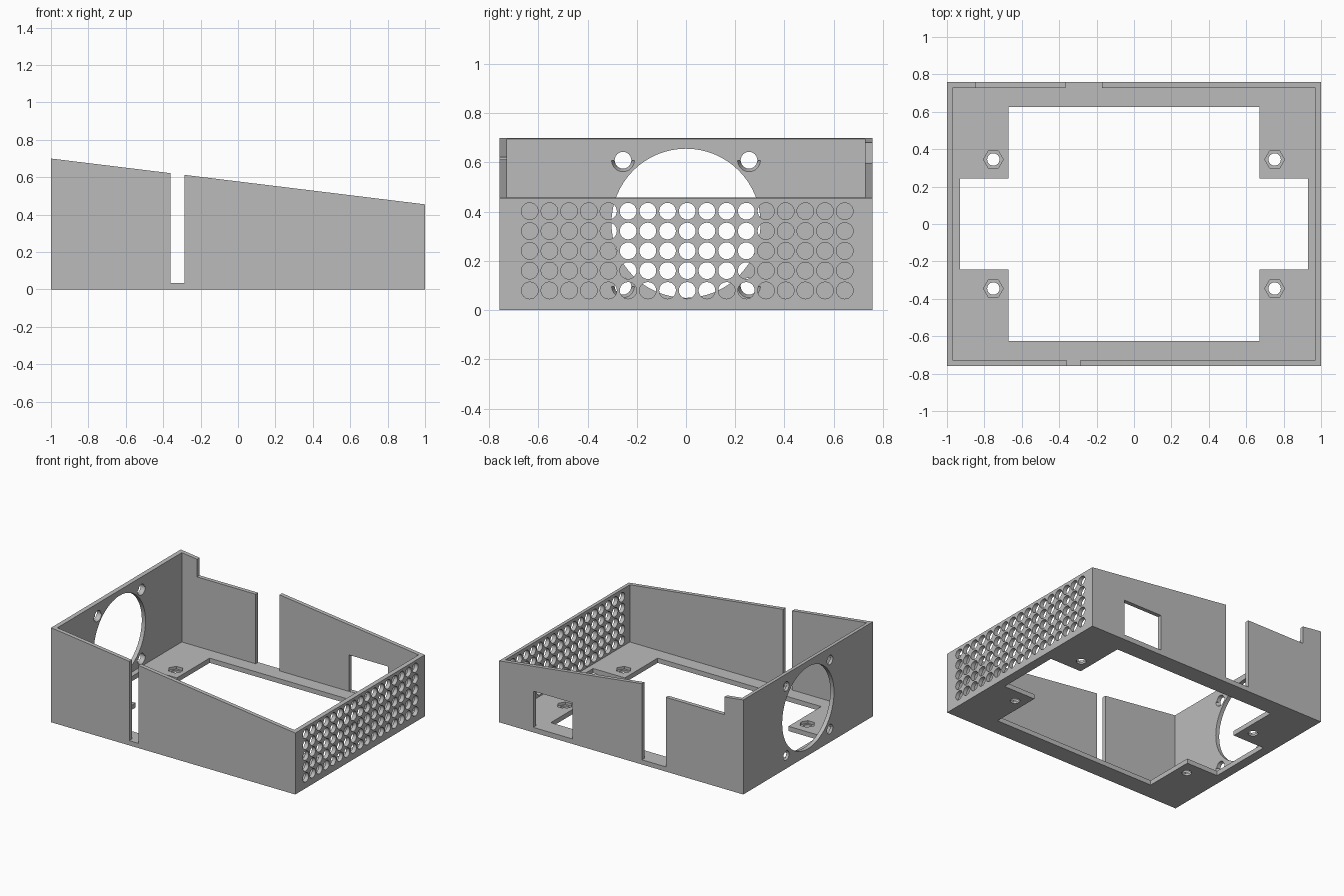
import bpy
import bmesh
from math import cos, sin, pi

cube = bpy.data.objects.get("Cube")
if cube:
    bpy.data.objects.remove(cube, do_unlink=True)

HALF_Y = 0.758      # half depth of the case
WALL = 0.03
FLOOR = 0.035
FAN_Z = 0.353       # height of the fan centre


def place(axis, u, v, w):
    """Put profile point (u, v) at distance w along the axis."""
    return {"x": (w, u, v), "y": (u, w, v), "z": (u, v, w)}[axis]


def prism(bm, axis, lo, hi, profile, end=None):
    """Extrude a profile along an axis; an end profile makes it taper."""
    a = [bm.verts.new(place(axis, u, v, lo)) for u, v in profile]
    b = [bm.verts.new(place(axis, u, v, hi)) for u, v in (end or profile)]
    bm.faces.new(a)
    bm.faces.new(b[::-1])
    for i in range(len(a)):
        j = (i + 1) % len(a)
        bm.faces.new((a[j], a[i], b[i], b[j]))


def rect(u0, u1, v0, v1):
    return [(u0, v0), (u1, v0), (u1, v1), (u0, v1)]


def arc(u, v, r, n, start=0.0, sweep=2 * pi):
    count = n if sweep > 6 else n + 1
    return [(u + r * cos(start + sweep * i / n), v + r * sin(start + sweep * i / n))
            for i in range(count)]


def finish(name, bm):
    bmesh.ops.recalc_face_normals(bm, faces=bm.faces[:])
    mesh = bpy.data.meshes.new(name)
    bm.to_mesh(mesh)
    bm.free()
    obj = bpy.data.objects.new(name, mesh)
    bpy.context.collection.objects.link(obj)
    return obj


# Solid wedge, high on the fan side and low on the grille side
bm = bmesh.new()
prism(bm, "y", -HALF_Y, HALF_Y, [(-1, 0), (1, 0), (1, 0.455), (-1, 0.70)])
case = finish("case_body", bm)

grey = bpy.data.materials.new("plain grey")
grey.use_nodes = True
grey.diffuse_color = (0.5, 0.5, 0.5, 1)
grey.node_tree.nodes["Principled BSDF"].inputs["Base Color"].default_value = (0.5, 0.5, 0.5, 1)
case.data.materials.append(grey)

cutters = []

# Inner cavity
bm = bmesh.new()
prism(bm, "z", FLOOR, 1, rect(-1 + WALL, 1 - WALL, -HALF_Y + WALL, HALF_Y - WALL))
cutters.append(finish("cavity_cutter", bm))

# Front cable slot, back slot with lowered edge, back window
bm = bmesh.new()
prism(bm, "y", -0.85, -0.70, rect(-0.36, -0.285, FLOOR, 1))
prism(bm, "y", 0.70, 0.85, [(-0.365, FLOOR), (-0.17, FLOOR), (-0.17, 1),
                            (-0.845, 1), (-0.845, 0.55), (-0.365, 0.55)])
prism(bm, "y", 0.70, 0.85, rect(0.40, 0.72, FLOOR + 0.002, 0.305))
cutters.append(finish("slot_cutter", bm))

# Vent grille, fan opening and fan screw holes
bm = bmesh.new()
for col in range(17):
    for row in range(5):
        prism(bm, "x", 0.95, 1.05,
              arc(-0.635 + 0.08 * col, 0.08 + 0.0805 * row, 0.034, 24))
prism(bm, "x", -1.05, -0.95, arc(0, FAN_Z, 0.303, 64))
for sy in (-1, 1):
    for sz in (-1, 1):
        prism(bm, "x", -1.05, -0.95, arc(sy * 0.256, FAN_Z + sz * 0.256, 0.034, 24))
cutters.append(finish("hole_cutter", bm))

# Cross-shaped floor opening and its screw holes
bm = bmesh.new()
quarter = [(0.93, 0.242), (0.67, 0.242), (0.67, 0.625)]
cross = (quarter + [(-x, y) for x, y in quarter[::-1]]
         + [(-x, -y) for x, y in quarter] + [(x, -y) for x, y in quarter[::-1]])
prism(bm, "z", -0.1, 0.1, cross)
corners = [(sx * 0.752, sy * 0.345) for sx in (-1, 1) for sy in (-1, 1)]
for x, y in corners:
    prism(bm, "z", -0.1, 0.1, arc(x, y, 0.033, 24))
cutters.append(finish("floor_cutter", bm))

# Hexagonal nut pockets in the floor, half-round countersinks in the fan wall
bm = bmesh.new()
for x, y in corners:
    prism(bm, "z", 0.015, 0.1, arc(x, y, 0.053, 6))
for sy in (-1, 1):
    for sz in (-1, 1):
        y, z = sy * 0.256, FAN_Z + sz * 0.256
        prism(bm, "x", -0.995, -0.965, arc(y, z, 0.033, 16, pi, pi),
              arc(y, z, 0.049, 16, pi, pi))
cutters.append(finish("pocket_cutter", bm))

# Cut the case, then drop the cutters
bpy.ops.object.select_all(action="DESELECT")
bpy.context.view_layer.objects.active = case
case.select_set(True)
for cutter in cutters:
    cutter.hide_render = True
    mod = case.modifiers.new(cutter.name, "BOOLEAN")
    mod.operation = "DIFFERENCE"
    mod.solver = "EXACT"
    mod.object = cutter
    bpy.ops.object.modifier_apply(modifier=mod.name)
for cutter in cutters:
    bpy.data.objects.remove(cutter, do_unlink=True)

bpy.ops.object.shade_smooth_by_angle(angle=pi / 6)
